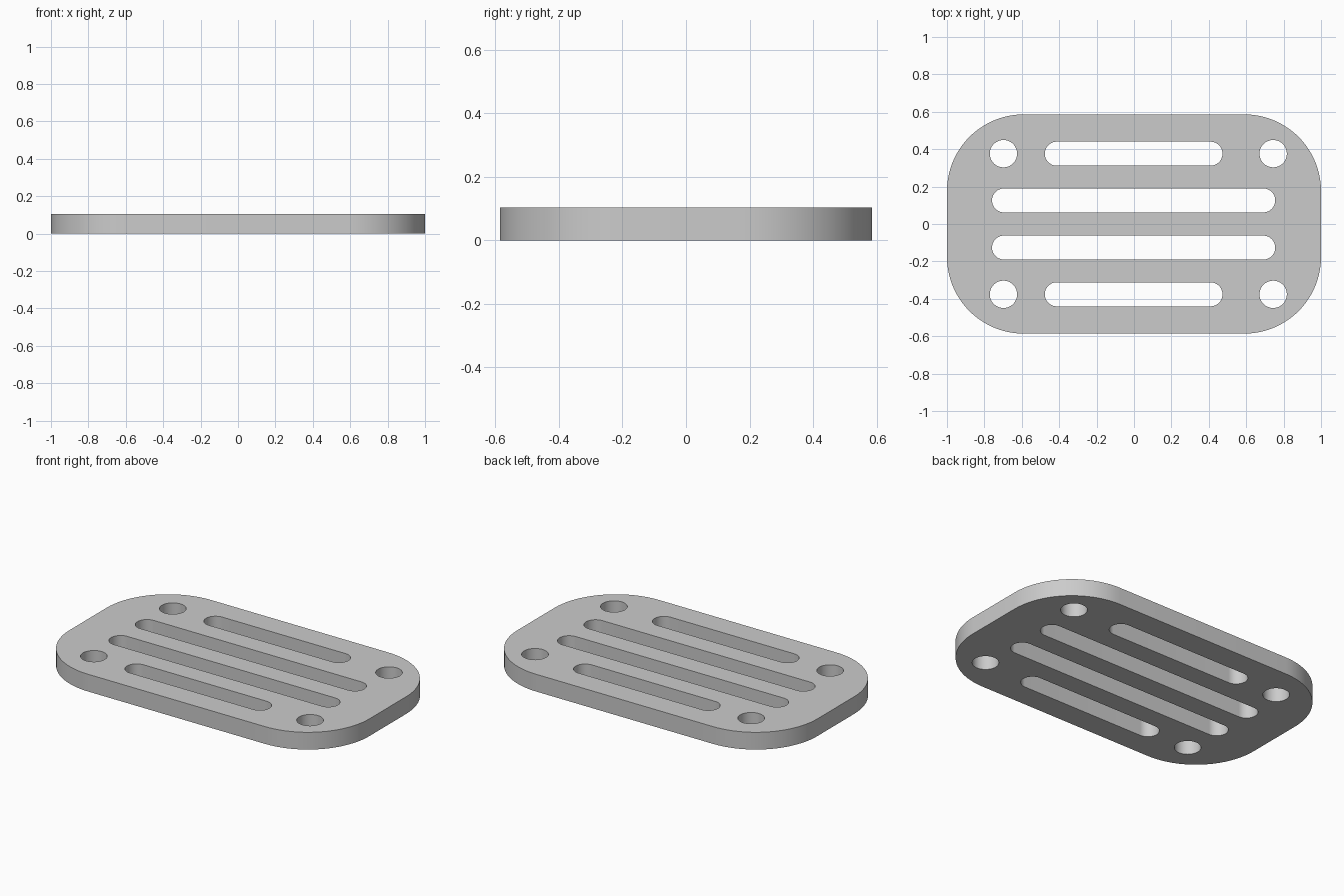
import bpy
import bmesh
from math import cos, sin, pi, radians

if "Cube" in bpy.data.objects:
    bpy.data.objects.remove(bpy.data.objects["Cube"], do_unlink=True)

THICK = 0.104
STEPS = 20  # segments per quarter turn


def rounded_outline(cx, cy, half_x, half_y, r):
    """Rounded rectangle; becomes a slot or a circle when r reaches the half sizes."""
    points = []
    corners = [(1, 1), (-1, 1), (-1, -1), (1, -1)]
    for quarter, (sx, sy) in enumerate(corners):
        for i in range(STEPS + 1):
            a = (quarter + i / STEPS) * pi / 2
            p = (cx + sx * (half_x - r) + r * cos(a),
                 cy + sy * (half_y - r) + r * sin(a))
            if not points or abs(p[0] - points[-1][0]) + abs(p[1] - points[-1][1]) > 1e-5:
                points.append(p)
    if abs(points[0][0] - points[-1][0]) + abs(points[0][1] - points[-1][1]) < 1e-5:
        points.pop()
    return points


# Plate outline, four slots and four screw holes
outlines = [rounded_outline(0, 0, 1.0, 0.586, 0.41)]
for side in (-1, 1):
    outlines.append(rounded_outline(-0.002, side * 0.376, 0.475, 0.064, 0.064))
    outlines.append(rounded_outline(-0.002, side * 0.126, 0.757, 0.064, 0.064))
    for x in (-0.698, 0.744):
        outlines.append(rounded_outline(x, side * 0.376, 0.073, 0.073, 0.073))

# Filled, extruded flat curve
curve = bpy.data.curves.new("slotted_plate", "CURVE")
curve.dimensions = "2D"
curve.fill_mode = "BOTH"
curve.extrude = THICK / 2
for outline in outlines:
    spline = curve.splines.new("POLY")
    spline.points.add(len(outline) - 1)
    for point, (x, y) in zip(spline.points, outline):
        point.co = (x, y, THICK / 2, 1)
    spline.use_cyclic_u = True
plate = bpy.data.objects.new("slotted_plate", curve)
bpy.context.collection.objects.link(plate)

# Turn into one closed mesh
bpy.ops.object.select_all(action="DESELECT")
plate.select_set(True)
bpy.context.view_layer.objects.active = plate
bpy.ops.object.convert(target="MESH")
plate = bpy.context.object
plate.name = "slotted_plate"
bm = bmesh.new()
bm.from_mesh(plate.data)
bmesh.ops.remove_doubles(bm, verts=bm.verts, dist=1e-5)
low = min(v.co.z for v in bm.verts)
bmesh.ops.translate(bm, verts=bm.verts, vec=(0, 0, -low))
bmesh.ops.recalc_face_normals(bm, faces=bm.faces)
bm.to_mesh(plate.data)
bm.free()
bpy.ops.object.shade_smooth_by_angle(angle=radians(30))

# Plain grey finish
grey = bpy.data.materials.new("plain_grey")
grey.use_nodes = True
colour = (0.6, 0.6, 0.6, 1)
grey.diffuse_color = colour
grey.node_tree.nodes["Principled BSDF"].inputs["Base Color"].default_value = colour
plate.data.materials.clear()
plate.data.materials.append(grey)
